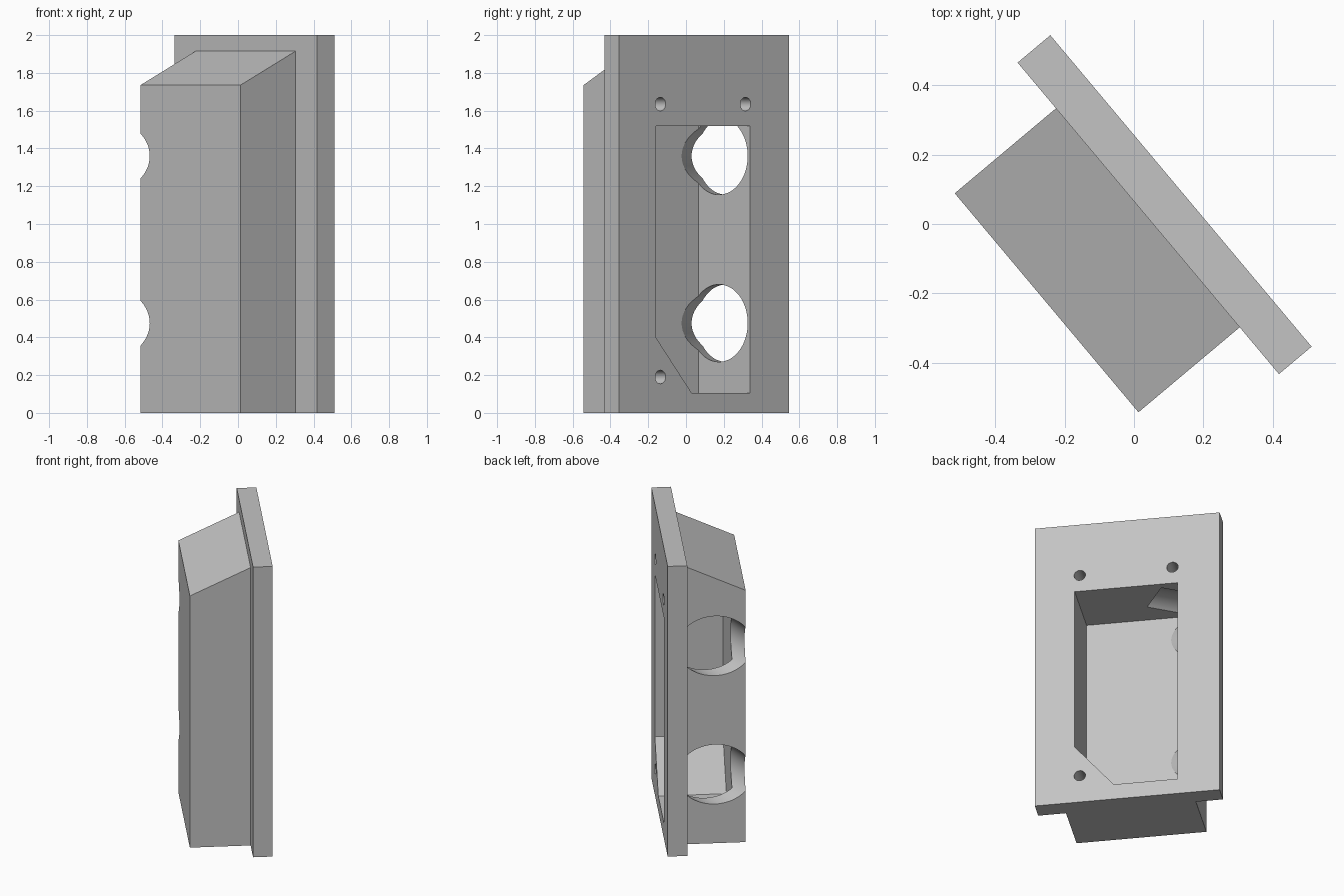
import bpy, bmesh, math
from mathutils import Vector, Matrix

if "Cube" in bpy.data.objects:
    bpy.data.objects.remove(bpy.data.objects["Cube"])

# Working frame: x along the plate, y from housing front to plate back, z up
PLATE_FRONT, PLATE_BACK = 0.042, 0.165
LEFT, RIGHT, FRONT = -0.40, 0.424, -0.339
PORT_TILT = math.radians(30)

grey = bpy.data.materials.new("light_grey")
grey.diffuse_color = (0.55, 0.55, 0.55, 1)
grey.use_nodes = True
grey.node_tree.nodes["Principled BSDF"].inputs["Base Color"].default_value = grey.diffuse_color


def add_object(name, bm):
    bmesh.ops.recalc_face_normals(bm, faces=bm.faces)
    mesh = bpy.data.meshes.new(name)
    bm.to_mesh(mesh)
    bm.free()
    mesh.materials.append(grey)
    obj = bpy.data.objects.new(name, mesh)
    bpy.context.collection.objects.link(obj)
    return obj


def prism(name, outline, sweep):
    """Extrude a closed planar outline along a vector."""
    bm = bmesh.new()
    face = bm.faces.new([bm.verts.new(p) for p in outline])
    out = bmesh.ops.extrude_face_region(bm, geom=[face])
    verts = [g for g in out["geom"] if isinstance(g, bmesh.types.BMVert)]
    bmesh.ops.translate(bm, verts=verts, vec=sweep)
    return add_object(name, bm)


def rod(name, start, end, radius, sides):
    """Cylinder between two points."""
    start, end = Vector(start), Vector(end)
    axis = end - start
    bm = bmesh.new()
    turn = axis.to_track_quat('Z', 'Y').to_matrix().to_4x4()
    bmesh.ops.create_cone(bm, cap_ends=True, segments=sides, radius1=radius,
                          radius2=radius, depth=axis.length,
                          matrix=Matrix.Translation((start + end) / 2) @ turn)
    return add_object(name, bm)


# Flat mounting plate
body = prism("wall_housing",
             [(-0.572, PLATE_FRONT, 0), (0.60, PLATE_FRONT, 0),
              (0.60, PLATE_BACK, 0), (-0.572, PLATE_BACK, 0)], (0, 0, 2))

# Housing block with a sloping top, sunk a little into the plate
slope = (1.915 - 1.735) / (PLATE_FRONT - FRONT)
sunk = PLATE_FRONT + 0.04
block = prism("housing_block",
              [(LEFT, FRONT, 0), (LEFT, sunk, 0),
               (LEFT, sunk, 1.915 + 0.04 * slope), (LEFT, FRONT, 1.735)],
              (RIGHT - LEFT, 0, 0))

# Pocket open at the back, with one bevelled lower corner
pocket = prism("pocket_cutter",
               [(-0.305, -0.262, 0.105), (0.099, -0.262, 0.105),
                (0.347, -0.262, 0.40), (0.347, -0.262, 1.52),
                (-0.305, -0.262, 1.52)], (0, 0.6, 0))
cutters = [pocket]

# Two slanted cable ports through the left wall
axis = Vector((math.cos(PORT_TILT), math.sin(PORT_TILT), 0))
for z in (0.475, 1.36):
    inner = Vector((-0.13, 0.009, z))
    cutters.append(rod("port_cutter", inner - axis * 0.9, inner, 0.205, 64))

# Three blind screw holes in the plate back
for x, z in ((0.315, 1.635), (-0.273, 1.635), (0.315, 0.19)):
    cutters.append(rod("screw_cutter", (x, -0.08, z), (x, 0.3, z), 0.036, 32))

for tool, mode in [(block, 'UNION')] + [(c, 'DIFFERENCE') for c in cutters]:
    mod = body.modifiers.new(tool.name, 'BOOLEAN')
    mod.operation, mod.solver, mod.object = mode, 'EXACT', tool

# Bake the cuts and remove the helpers
graph = bpy.context.evaluated_depsgraph_get()
baked = bpy.data.meshes.new_from_object(body.evaluated_get(graph))
body.modifiers.clear()
body.data = baked
for tool in [block] + cutters:
    bpy.data.objects.remove(tool)

# Turn the whole housing into its diagonal stance
body.rotation_euler.z = math.radians(-50)
bpy.context.view_layer.objects.active = body
body.select_set(True)
bpy.ops.object.shade_smooth_by_angle(angle=math.radians(30))
